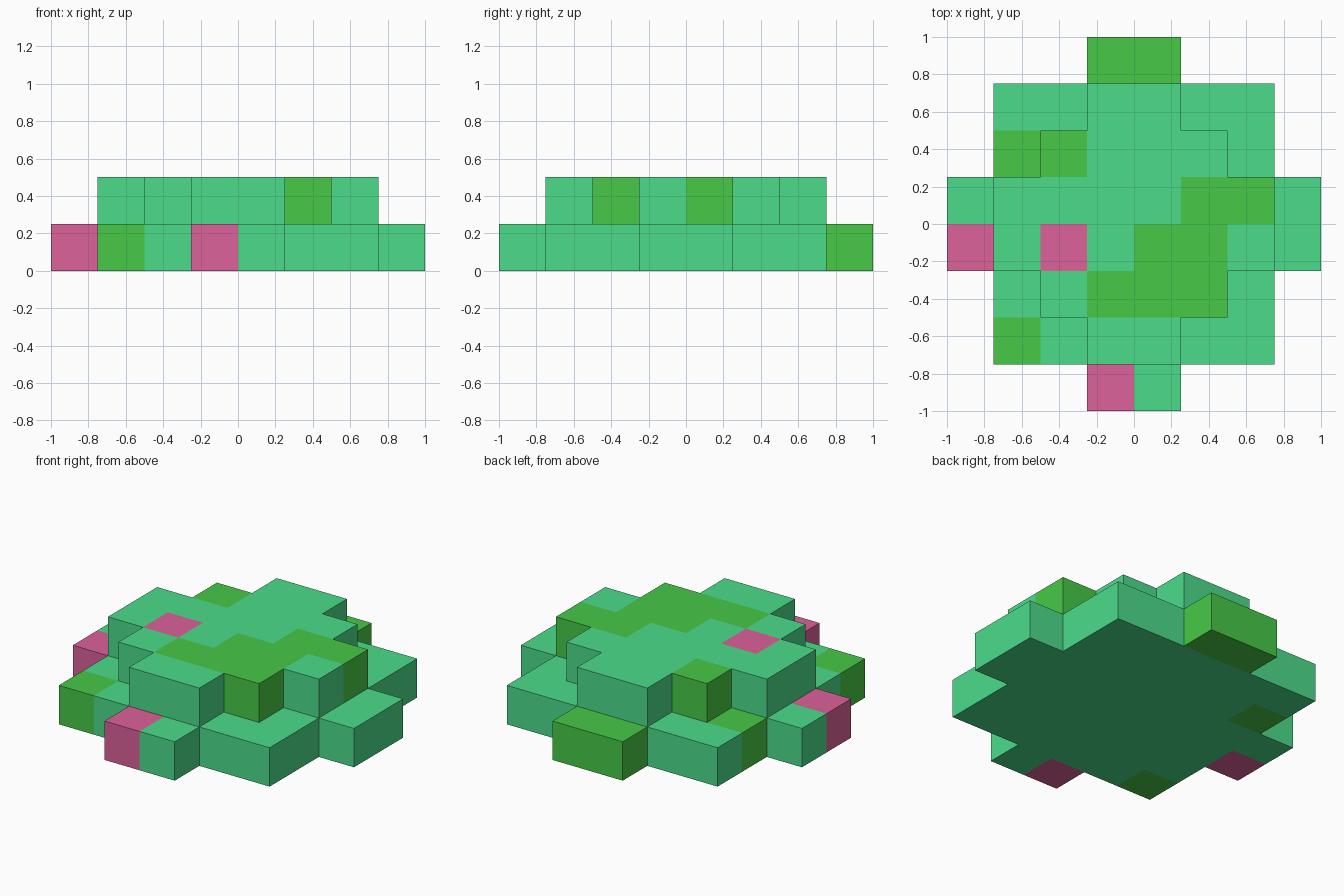
import bpy
import bmesh
from mathutils import Vector

cube = bpy.data.objects.get("Cube")
if cube:
    bpy.data.objects.remove(cube, do_unlink=True)

CELL = 0.25


def linear(c):
    c /= 255
    return c / 12.92 if c <= 0.04045 else ((c + 0.055) / 1.055) ** 2.4


def make_material(name, rgb):
    colour = (*[linear(c) for c in rgb], 1)
    mat = bpy.data.materials.new(name)
    mat.use_nodes = True
    mat.diffuse_color = colour
    bsdf = next(n for n in mat.node_tree.nodes if n.type == "BSDF_PRINCIPLED")
    bsdf.inputs["Base Color"].default_value = colour
    bsdf.inputs["Roughness"].default_value = 0.9
    return mat


# Letters used in the block plans, in material slot order
KEYS = "glp"
materials = [make_material("leaf_green", (76, 220, 138)),
             make_material("lime_green", (71, 201, 70)),
             make_material("blossom_pink", (220, 98, 154))]

# Block plans: back row first, left to right along x
PLANS = {
    "lower_leaves": ["...ll...",
                     ".gggggg.",
                     ".lggggg.",
                     "gggggggg",
                     "pggggggg",
                     ".gggggg.",
                     ".lggggg.",
                     "...pg..."],
    "upper_leaves": ["........",
                     "...gg...",
                     "..lggg..",
                     ".ggggll.",
                     ".gpgllg.",
                     "..glll..",
                     "...gg...",
                     "........"],
}

blocks = {(x, 7 - row, z): KEYS.index(key)
          for z, plan in enumerate(PLANS.values())
          for row, line in enumerate(plan)
          for x, key in enumerate(line) if key != "."}


def build_tier(name, level):
    """Build the exposed block faces of one tier."""
    bm = bmesh.new()
    for (x, y, z), slot in blocks.items():
        if z != level:
            continue
        centre = Vector((x - 3.5, y - 3.5, z + 0.5)) * CELL
        for axis in range(3):
            for sign in (-1, 1):
                n = Vector((0, 0, 0))
                n[axis] = sign
                if (x + int(n.x), y + int(n.y), z + int(n.z)) in blocks:
                    continue
                u = Vector((0, 0, 0))
                u[(axis + 1) % 3] = 1
                v = n.cross(u)
                corners = [n + u + v, n - u + v, n - u - v, n + u - v]
                face = bm.faces.new([bm.verts.new(centre + c * CELL / 2) for c in corners])
                face.material_index = slot
    bmesh.ops.remove_doubles(bm, verts=bm.verts, dist=0.001)
    mesh = bpy.data.meshes.new(name)
    bm.to_mesh(mesh)
    bm.free()
    for mat in materials:
        mesh.materials.append(mat)
    obj = bpy.data.objects.new(name, mesh)
    bpy.context.collection.objects.link(obj)


for level, name in enumerate(PLANS):
    build_tier(name, level)
